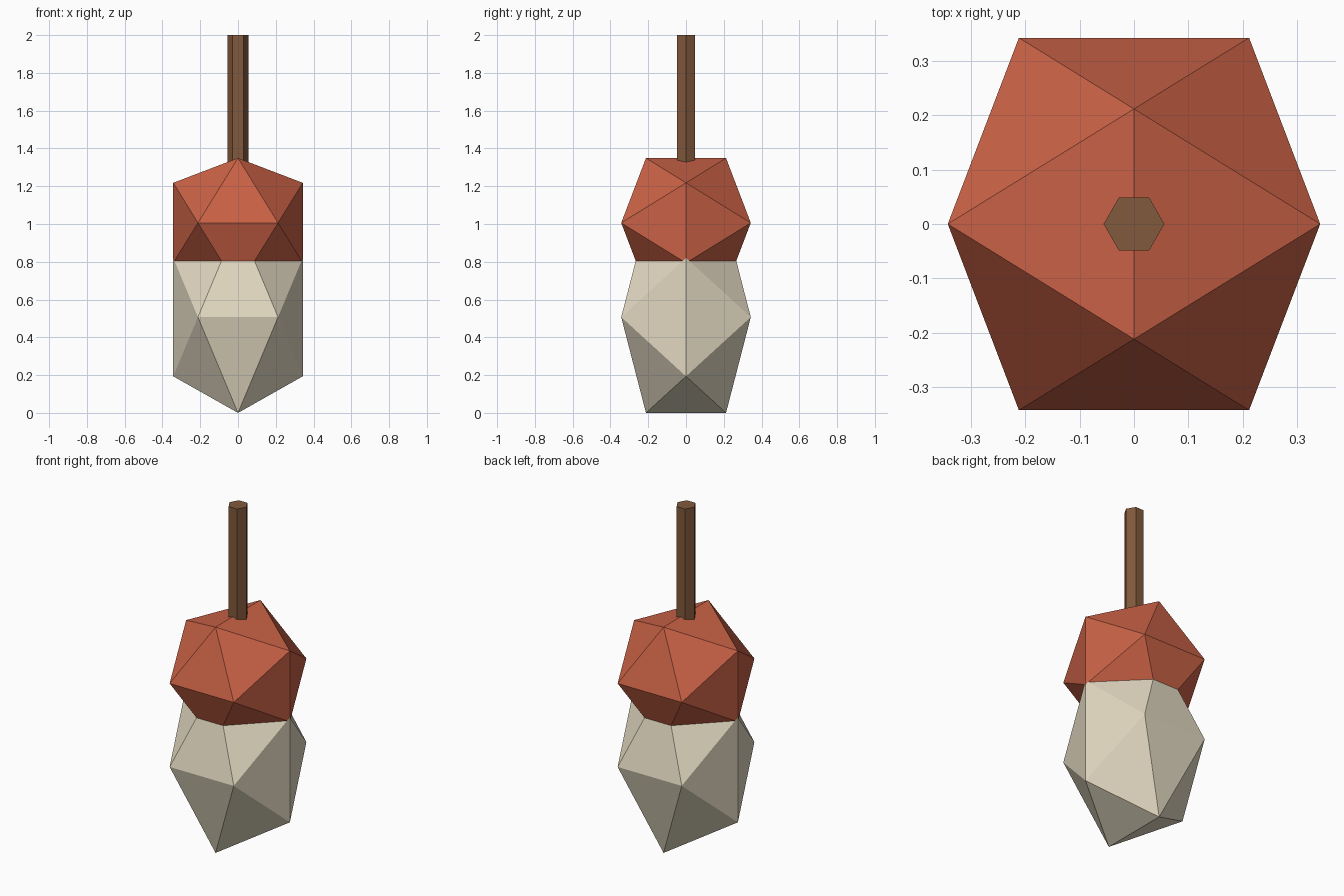
import bpy, bmesh, math

if "Cube" in bpy.data.objects:
    bpy.data.objects.remove(bpy.data.objects["Cube"])

PHI = (1 + math.sqrt(5)) / 2


def finish(bm, name, color):
    bmesh.ops.recalc_face_normals(bm, faces=bm.faces)
    mesh = bpy.data.meshes.new(name)
    bm.to_mesh(mesh)
    bm.free()
    obj = bpy.data.objects.new(name, mesh)
    bpy.context.collection.objects.link(obj)
    mat = bpy.data.materials.new(name + "_paint")
    mat.diffuse_color = (*color, 1)
    mat.use_nodes = True
    mat.node_tree.nodes["Principled BSDF"].inputs["Base Color"].default_value = mat.diffuse_color
    mesh.materials.append(mat)
    return obj


def icosahedron(name, half_width, half_height, z, color):
    """Icosahedron with an edge, not a corner, at top and bottom."""
    bm = bmesh.new()
    for a in (-1, 1):
        for b in (-PHI, PHI):
            for co in ((0, a, b), (a, b, 0), (b, 0, a)):
                bm.verts.new((co[0] * half_width / PHI,
                              co[1] * half_width / PHI,
                              co[2] * half_height / PHI + z))
    bmesh.ops.convex_hull(bm, input=bm.verts)
    return finish(bm, name, color)


# Pale stretched lower body, and the red cap overlapping it
icosahedron("lower_body", 0.343, 0.507, 0.507, (0.76, 0.69, 0.53))
icosahedron("upper_cap", 0.343, 0.343, 1.006, (0.58, 0.12, 0.06))

# Six-sided stick rising from the cap, corners on the x axis
bm = bmesh.new()
profile = [bm.verts.new((0.056 * math.cos(i * math.pi / 3),
                         0.056 * math.sin(i * math.pi / 3), 1.2)) for i in range(6)]
base = bm.faces.new(profile)
top = bmesh.ops.extrude_face_region(bm, geom=[base], use_keep_orig=True)
for v in top["geom"]:
    if isinstance(v, bmesh.types.BMVert):
        v.co.z = 2.0
finish(bm, "stick", (0.22, 0.10, 0.045))
